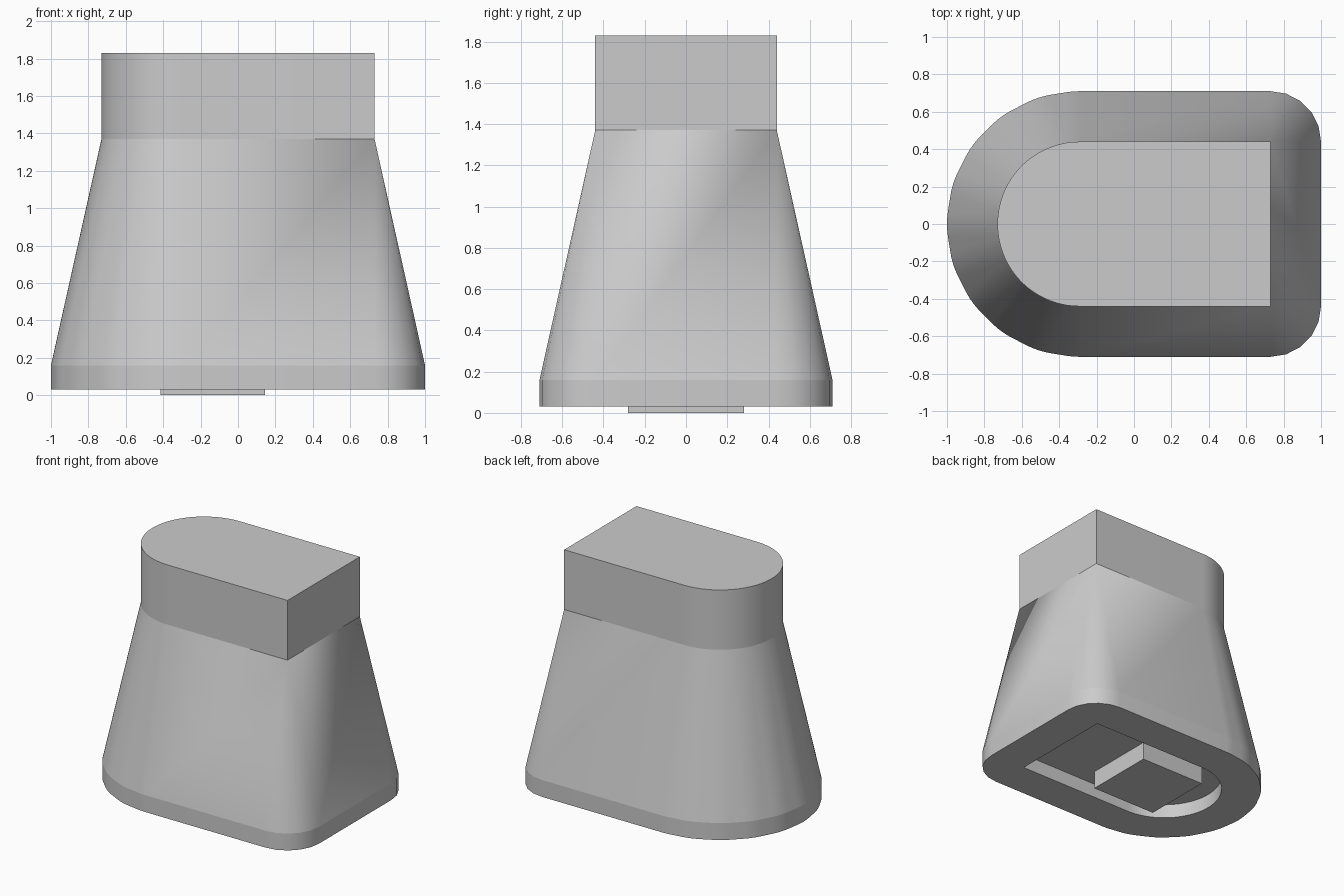
import bpy, bmesh
from math import cos, sin, radians

old = bpy.data.objects.get("Cube")
if old:
    bpy.data.objects.remove(old, do_unlink=True)

grey = bpy.data.materials.new("plain grey")
grey.use_nodes = True
grey.diffuse_color = (0.6, 0.6, 0.6, 1)
grey.node_tree.nodes["Principled BSDF"].inputs["Base Color"].default_value = (0.6, 0.6, 0.6, 1)

ARC_X = -0.29      # centre of the round end
STEP = 18          # facet angle of the flared skirt


def add_object(name, bm):
    mesh = bpy.data.meshes.new(name)
    bm.to_mesh(mesh)
    bm.free()
    mesh.materials.append(grey)
    obj = bpy.data.objects.new(name, mesh)
    bpy.context.collection.objects.link(obj)
    return obj


def d_outline(half, end_x, flare=0.0):
    """D outline with a round -x end, grown by a faceted flare."""
    pairs = []
    for side, start in ((-1, 270), (1, 0)):
        pairs += [(end_x, side * half, a) for a in range(start, start + 91, STEP)]
    for facet in range(90, 271, STEP):
        first, last = max(90, facet - STEP // 2), min(270, facet + STEP // 2)
        for a in range(first, last + 1, 3):
            t = radians(a)
            pairs.append((ARC_X + half * cos(t), half * sin(t), facet))
    return [(x + flare * cos(radians(a)), y + flare * sin(radians(a))) for x, y, a in pairs]


# Body: recess, underside, skirt, taper and neck lofted in one run
recess = d_outline(0.42, 0.705)
neck = d_outline(0.44, 0.73)
skirt = d_outline(0.44, 0.73, 0.27)
levels = [(recess, 0.14), (recess, 0.03), (skirt, 0.03),
          (skirt, 0.16), (neck, 1.37), (neck, 1.83)]

bm = bmesh.new()
rings = [[bm.verts.new((x, y, z)) for x, y in outline] for outline, z in levels]
for low, high in zip(rings, rings[1:]):
    for i in range(len(low)):
        j = (i + 1) % len(low)
        bm.faces.new((low[i], low[j], high[j], high[i]))
bm.faces.new(rings[0][::-1])
bm.faces.new(rings[-1])
bmesh.ops.remove_doubles(bm, verts=bm.verts[:], dist=0.0005)
bmesh.ops.recalc_face_normals(bm, faces=bm.faces[:])
body = add_object("body", bm)

bpy.ops.object.select_all(action="DESELECT")
body.select_set(True)
bpy.context.view_layer.objects.active = body
bpy.ops.object.shade_smooth_by_angle(angle=radians(30))

# Keep the level creases crisp
for edge in body.data.edges:
    a, b = (body.data.vertices[i].co for i in edge.vertices)
    if abs(a.z - b.z) < 0.001:
        edge.use_edge_sharp = True

# Block standing in the recess
bm = bmesh.new()
bmesh.ops.create_cube(bm, size=1)
bmesh.ops.scale(bm, vec=(0.56, 0.56, 0.15), verts=bm.verts[:])
bmesh.ops.translate(bm, vec=(-0.135, 0, 0.075), verts=bm.verts[:])
add_object("recess_block", bm)
